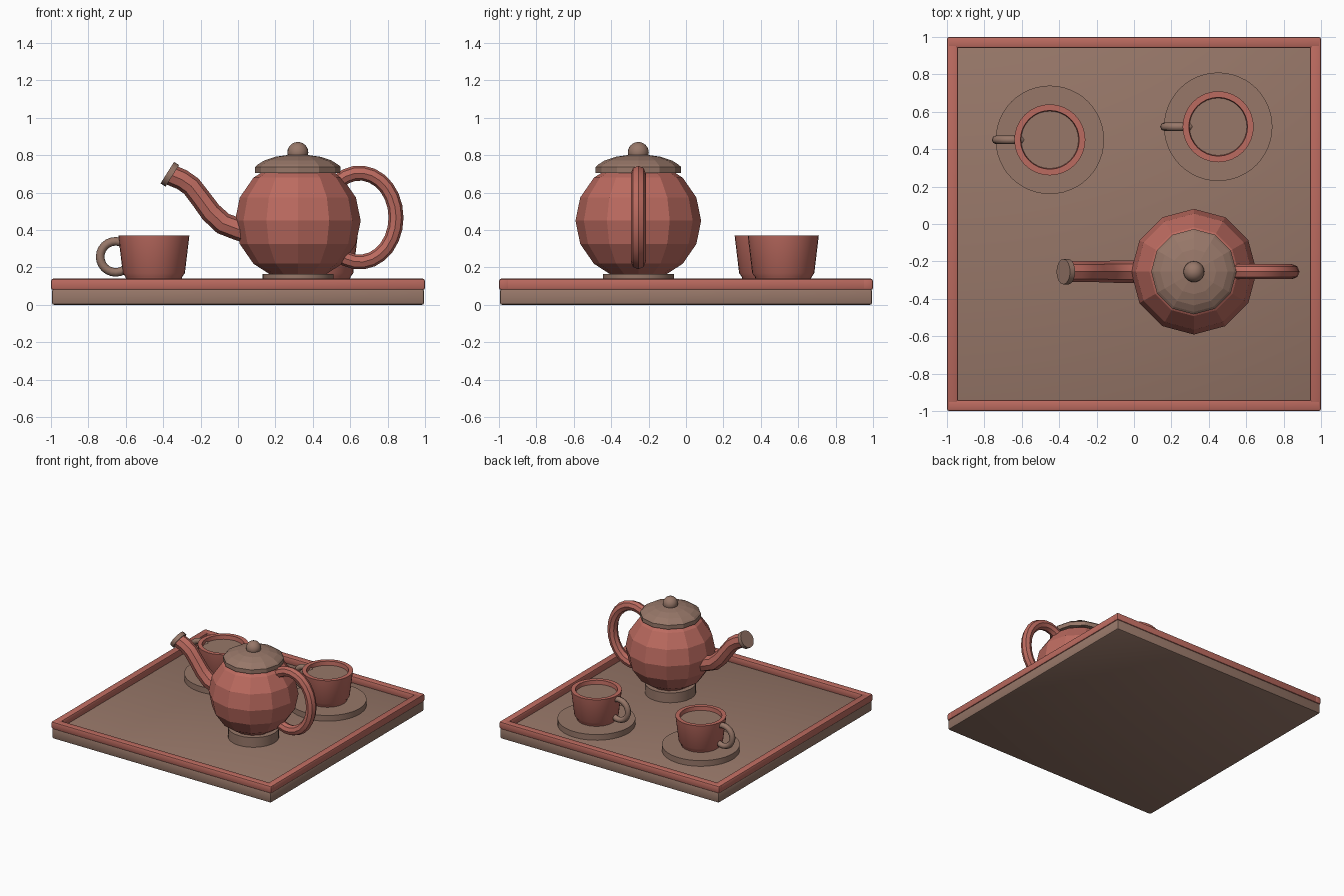
import bpy, bmesh, math
from mathutils import Vector

cube = bpy.data.objects.get("Cube")
if cube:
    bpy.data.objects.remove(cube, do_unlink=True)


def material(name, rgb):
    m = bpy.data.materials.new(name)
    m.use_nodes = True
    m.diffuse_color = (*rgb, 1)
    m.node_tree.nodes["Principled BSDF"].inputs["Base Color"].default_value = (*rgb, 1)
    return m


clay = material("red clay", (0.50, 0.145, 0.115))
wood = material("warm brown", (0.31, 0.185, 0.14))


def finish(bm, name, mat, loc=(0, 0, 0), smooth=None):
    bmesh.ops.recalc_face_normals(bm, faces=bm.faces)
    mesh = bpy.data.meshes.new(name)
    bm.to_mesh(mesh)
    bm.free()
    ob = bpy.data.objects.new(name, mesh)
    ob.location = loc
    mesh.materials.append(mat)
    bpy.context.collection.objects.link(ob)
    if smooth:
        bpy.ops.object.select_all(action="DESELECT")
        ob.select_set(True)
        bpy.context.view_layer.objects.active = ob
        bpy.ops.object.shade_smooth_by_angle(angle=math.radians(smooth))
    return ob


def box(name, size, loc, mat, bevel):
    bm = bmesh.new()
    bmesh.ops.create_cube(bm, size=1)
    bmesh.ops.scale(bm, vec=size, verts=bm.verts)
    bmesh.ops.bevel(bm, geom=bm.edges[:], offset=bevel, segments=2,
                    affect="EDGES", profile=0.5)
    return finish(bm, name, mat, loc, 35)


def skin(bm, rings, closed=False):
    """Join rings of points with quads, capping the ends unless closed."""
    loops = [[bm.verts.new(p) for p in ring] for ring in rings]
    n = len(loops[0])
    pairs = list(zip(loops, loops[1:] + loops[:1])) if closed else list(zip(loops, loops[1:]))
    for a, b in pairs:
        for i in range(n):
            j = (i + 1) % n
            bm.faces.new((a[i], a[j], b[j], b[i]))
    if not closed:
        bm.faces.new(loops[0])
        bm.faces.new(loops[-1])


def lathe(name, profile, sides, loc, mat, smooth=None):
    """Turn a list of (radius, height) around the z axis."""
    bm = bmesh.new()
    turn = [math.tau * i / sides for i in range(sides)]
    skin(bm, [[(r * math.cos(a), r * math.sin(a), z) for a in turn] for r, z in profile])
    return finish(bm, name, mat, loc, smooth)


def tube(name, path, radii, sides, loc, mat, closed=False, smooth=None):
    """Sweep a circle along (x, z) points in the upright plane."""
    pts = [Vector((x, 0, z)) for x, z in path]
    n, rings = len(pts), []
    for i, p in enumerate(pts):
        if closed:
            t = pts[(i + 1) % n] - pts[i - 1]
        else:
            t = pts[min(i + 1, n - 1)] - pts[max(i - 1, 0)]
        t.normalize()
        side = Vector((0, 1, 0))
        up = t.cross(side)
        rings.append([p + radii[i] * (math.cos(a) * side + math.sin(a) * up)
                      for a in (math.tau * k / sides for k in range(sides))])
    bm = bmesh.new()
    skin(bm, rings, closed)
    return finish(bm, name, mat, loc, smooth)


# Tray: slab with four raised rails
box("tray_base", (1.99, 1.99, 0.085), (0, 0, 0.0425), wood, 0.012)
for sign, end in ((-1, "front"), (1, "back")):
    box(f"tray_rail_{end}", (2, 0.06, 0.06), (0, sign * 0.97, 0.11), clay, 0.012)
for sign, end in ((-1, "right"), (1, "left")):
    box(f"tray_rail_{end}", (0.06, 2, 0.06), (sign * 0.97, 0, 0.11), clay, 0.012)

# Teapot body, foot and lid
px, py = 0.32, -0.255
lathe("teapot_foot", [(0.19, 0.08), (0.19, 0.165)], 32, (px, py, 0), wood, 35)
body = [(0.336 * math.cos(a), 0.45 + 0.325 * math.sin(a))
        for a in (math.radians(22.5 * k) for k in range(-3, 4))]
lathe("teapot_body", body, 12, (px, py, 0), clay)
lathe("lid", [(0.228, 0.705), (0.228, 0.738), (0.215, 0.75), (0.18, 0.772),
              (0.12, 0.792), (0.05, 0.802)], 12, (px, py, 0), wood)
bm = bmesh.new()
bmesh.ops.create_uvsphere(bm, u_segments=20, v_segments=12, radius=0.056)
finish(bm, "lid_knob", wood, (px, py, 0.815), 60)

# Spout with a collar at its tip
spout = [(0.08, 0.385), (0.0, 0.405), (-0.08, 0.435), (-0.145, 0.495), (-0.2, 0.57),
         (-0.25, 0.635), (-0.3, 0.67), (-0.36, 0.695)]
tube("spout", spout, [0.065, 0.06, 0.06, 0.058, 0.056, 0.056, 0.056, 0.056],
     8, (0, py, 0), clay, smooth=30)
tube("spout_tip", [(-0.351, 0.69), (-0.378, 0.707)], [0.068, 0.068], 16,
     (0, py, 0), wood, smooth=30)

# Teapot handle, an open oval loop running into the body
arc = [math.radians(-140 + 280 * k / 20) for k in range(21)]
tube("teapot_handle", [(0.65 + 0.195 * math.cos(a), 0.467 + 0.238 * math.sin(a)) for a in arc],
     [0.04] * len(arc), 8, (0, py, 0), clay, smooth=30)

# Two cups on saucers
ring = [math.tau * k / 24 for k in range(24)]
for side, x, y in (("right", -0.45, 0.45), ("left", 0.45, 0.52)):
    lathe(f"saucer_{side}", [(0.29, 0.08), (0.29, 0.132)], 48, (x, y, 0), wood, 35)
    lathe(f"cup_{side}", [(0.145, 0.13), (0.152, 0.15), (0.166, 0.17), (0.19, 0.37),
                          (0.157, 0.37), (0.152, 0.325)], 32, (x, y, 0), clay, 35)
    lathe(f"tea_{side}", [(0.15, 0.32), (0.154, 0.338)], 32, (x, y, 0), wood, 35)
    tube(f"cup_handle_{side}", [(0.083 * math.cos(a), 0.083 * math.sin(a)) for a in ring],
         [0.023] * len(ring), 8, (x - 0.204, y, 0.257), wood, closed=True, smooth=50)
